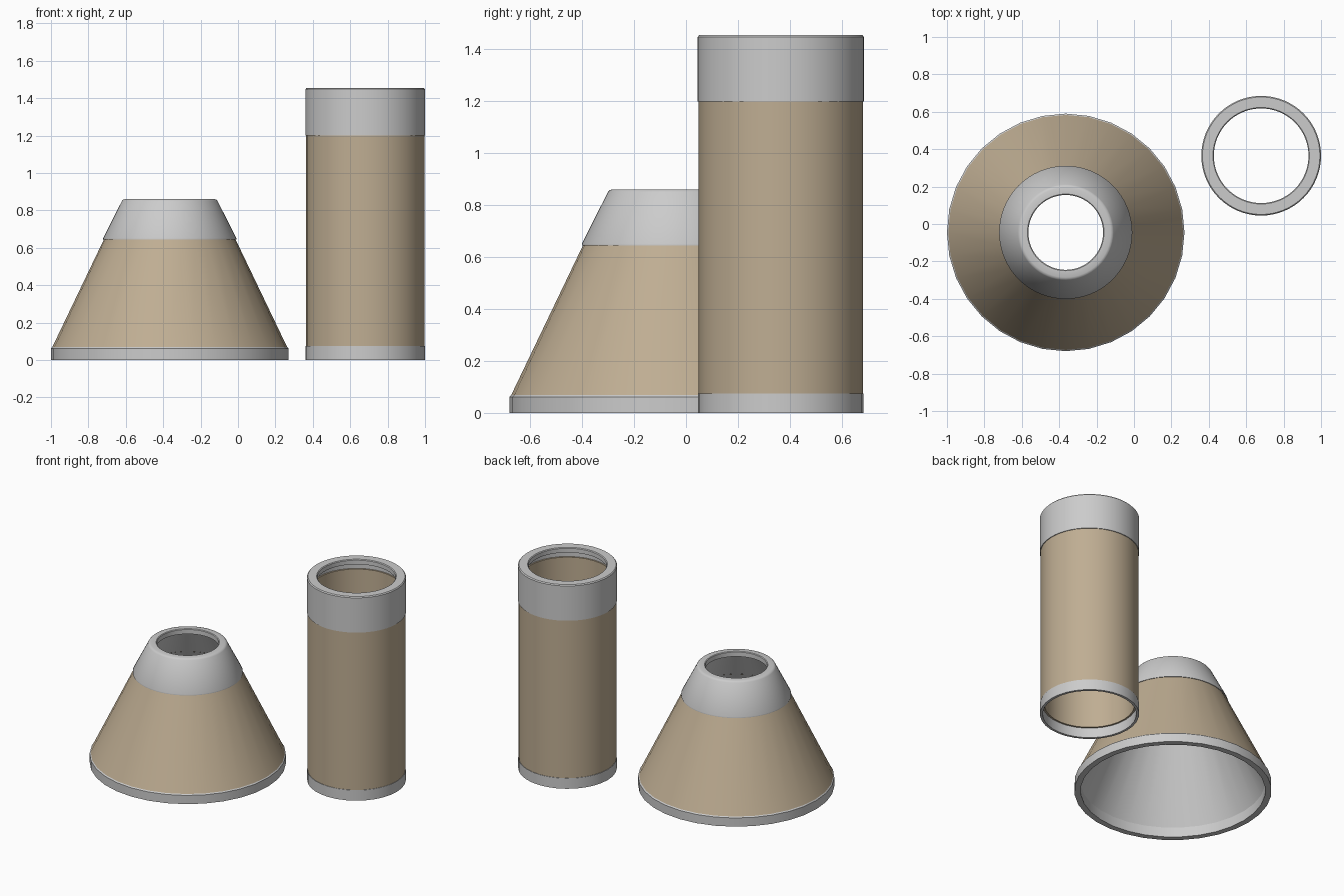
import bpy, bmesh, math

if "Cube" in bpy.data.objects:
    bpy.data.objects.remove(bpy.data.objects["Cube"])

brown = bpy.data.materials.new("brown")
brown.diffuse_color = (0.52, 0.42, 0.29, 1)
brown.use_nodes = True
brown.node_tree.nodes["Principled BSDF"].inputs["Base Color"].default_value = brown.diffuse_color


def lathe(name, centre, profile, sides=32, mat=None, closed=True):
    """Revolve an (r, z) profile around a vertical axis."""
    bm = bmesh.new()
    rings = [[bm.verts.new((r * math.cos(2 * math.pi * i / sides),
                            r * math.sin(2 * math.pi * i / sides), z))
              for i in range(sides)] for r, z in profile]
    pairs = list(zip(rings, rings[1:]))
    if closed:
        pairs.append((rings[-1], rings[0]))
    for a, b in pairs:
        for i in range(sides):
            j = (i + 1) % sides
            bm.faces.new((a[i], a[j], b[j], b[i]))
    if closed:
        bmesh.ops.recalc_face_normals(bm, faces=bm.faces)
    me = bpy.data.meshes.new(name)
    bm.to_mesh(me)
    bm.free()
    ob = bpy.data.objects.new(name, me)
    ob.location = (*centre, 0)
    bpy.context.collection.objects.link(ob)
    if mat:
        me.materials.append(mat)
    bpy.ops.object.select_all(action='DESELECT')
    ob.select_set(True)
    bpy.context.view_layer.objects.active = ob
    bpy.ops.object.shade_smooth_by_angle(angle=math.radians(30))
    return ob


# Cone shade
C = (-0.365, -0.045)
lathe("cone_base_ring", C, [(0.595, 0), (0.635, 0), (0.635, 0.062),
                            (0.628, 0.069), (0.595, 0.069)])
lathe("cone_body", C, [(0.628, 0.069), (0.352, 0.645)], mat=brown, closed=False)
# inner lining is listed top to bottom so that it faces inwards
lathe("cone_lining", C, [(0.318, 0.645), (0.595, 0.069)], closed=False)
lathe("cone_cap", C, [(0.318, 0.645), (0.356, 0.645), (0.356, 0.652),
                      (0.256, 0.85), (0.250, 0.857), (0.240, 0.861),
                      (0.205, 0.861), (0.200, 0.857), (0.200, 0.825),
                      (0.232, 0.825)], sides=64)

# Cylinder shade
T = (0.68, 0.365)
lathe("tube_base_ring", T, [(0.302, 0), (0.319, 0), (0.319, 0.075), (0.302, 0.075)])
lathe("tube_body", T, [(0.316, 0.07), (0.316, 1.205), (0.30, 1.205),
                       (0.30, 1.37), (0.29, 1.37), (0.29, 0.07)], mat=brown)
lathe("tube_cap", T, [(0.302, 1.2), (0.32, 1.2), (0.32, 1.448), (0.314, 1.455),
                      (0.258, 1.455), (0.253, 1.45), (0.253, 1.42),
                      (0.302, 1.42)], sides=64)
